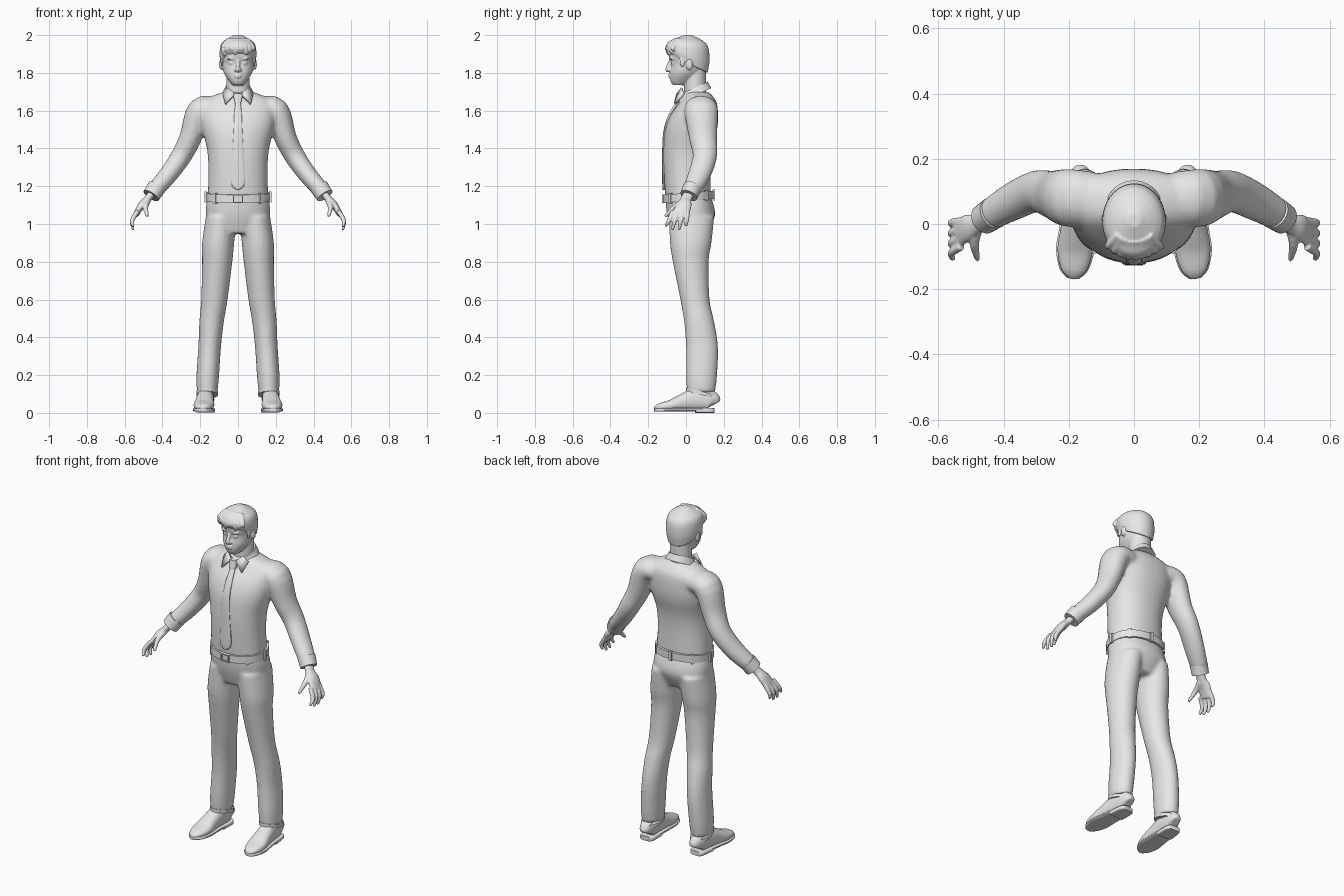
import bpy, bmesh, math
from mathutils import Vector, Matrix

cube = bpy.data.objects.get("Cube")
if cube:
    bpy.data.objects.remove(cube, do_unlink=True)

grey = bpy.data.materials.new("plain light grey")
grey.use_nodes = True
grey.diffuse_color = (.8, .8, .8, 1)
for node in grey.node_tree.nodes:
    if node.type == 'BSDF_PRINCIPLED':
        node.inputs["Base Color"].default_value = grey.diffuse_color

BOTH = (1, -1)
UP = Vector((0, 0, 1))
BACK = Vector((0, 1, 0))


def smooth_rows(rows, steps):
    """Catmull-Rom interpolation between section rows."""
    result = []
    last = len(rows) - 1
    for i in range(last):
        before, start = rows[max(i - 1, 0)], rows[i]
        end, after = rows[i + 1], rows[min(i + 2, last)]
        for k in range(steps):
            t = k / steps
            result.append([b + t * (c - a) / 2 + t * t * (a - 2.5 * b + 2 * c - d / 2)
                           + t ** 3 * (3 * b - a - 3 * c + d) / 2
                           for a, b, c, d in zip(before, start, end, after)])
    result.append(list(rows[-1]))
    return result


def section(count, power):
    """Unit superellipse."""
    points = []
    for i in range(count):
        angle = math.tau * (i + .5) / count
        c, s = math.cos(angle), math.sin(angle)
        points.append((math.copysign(abs(c) ** (2 / power), c),
                       math.copysign(abs(s) ** (2 / power), s)))
    return points


def skin(bm, rings):
    """Closed surface through a series of rings."""
    loops = [[bm.verts.new(point) for point in ring] for ring in rings]
    count = len(loops[0])
    for low, high in zip(loops, loops[1:]):
        for i in range(count):
            j = (i + 1) % count
            bm.faces.new((low[i], low[j], high[j], high[i]))
    bm.faces.new(loops[0][::-1])
    bm.faces.new(loops[-1])


def stack(bm, rows, sides=(1,), power=2, count=32, steps=4, tilt=0, fade=0):
    """Level sections: z, half width, front y, back y, optional x."""
    path = smooth_rows([row if len(row) > 4 else (*row, 0) for row in rows], steps)
    for side in sides:
        rings = []
        for i, (z, half, front, back, x) in enumerate(path):
            middle, depth = (front + back) / 2, (back - front) / 2
            lean = tilt * depth * (1 - i / len(path)) ** fade
            rings.append([(side * (x + half * c), middle + depth * s, z + lean * s)
                          for c, s in section(count, power)])
        skin(bm, rings)


def tube(bm, rows, sides=(1,), ref=BACK, power=2, count=20, steps=4):
    """Sections along a path: x, y, z, radius across, optional radius along ref."""
    path = smooth_rows(rows, steps)
    centres = [Vector(row[:3]) for row in path]
    for side in sides:
        rings = []
        for i, row in enumerate(path):
            ahead = (centres[min(i + 1, len(path) - 1)] - centres[max(i - 1, 0)]).normalized()
            along = (ref - ahead * ref.dot(ahead)).normalized()
            across = ahead.cross(along)
            ring = [centres[i] + across * row[3] * c + along * row[-1] * s
                    for c, s in section(count, power)]
            rings.append([(side * point.x, point.y, point.z) for point in ring])
        skin(bm, rings)


def ball(bm, centre, radii, sides=(1,)):
    for side in sides:
        place = Matrix.Translation((side * centre[0], centre[1], centre[2]))
        bmesh.ops.create_uvsphere(bm, u_segments=20, v_segments=12, radius=1,
                                  matrix=place @ Matrix.Diagonal((*radii, 1)))


def box(bm, centre, size, turn=0):
    place = Matrix.Translation(centre) @ Matrix.Rotation(turn, 4, 'Z')
    bmesh.ops.create_cube(bm, size=1, matrix=place @ Matrix.Diagonal((*size, 1)))


def finish(name, bm, voxel=0, relax=0):
    bmesh.ops.recalc_face_normals(bm, faces=bm.faces)
    mesh = bpy.data.meshes.new(name)
    bm.to_mesh(mesh)
    bm.free()
    mesh.materials.append(grey)
    obj = bpy.data.objects.new(name, mesh)
    bpy.context.collection.objects.link(obj)
    if voxel:  # fuse the shells into one soft surface
        fuse = obj.modifiers.new("fuse", 'REMESH')
        fuse.mode = 'VOXEL'
        fuse.voxel_size = voxel
        fuse.use_smooth_shade = True
        soft = obj.modifiers.new("soften", 'SMOOTH')
        soft.factor = .5
        soft.iterations = relax
    else:
        bpy.ops.object.select_all(action='DESELECT')
        obj.select_set(True)
        bpy.context.view_layer.objects.active = obj
        bpy.ops.object.shade_smooth_by_angle(angle=math.radians(40))
    return obj


# Shirt: torso and sleeves fused
bm = bmesh.new()
stack(bm, [(1.14, .16, -.11, .13), (1.3, .157, -.12, .13), (1.4, .165, -.12, .14), (1.5, .19, -.11, .165),
           (1.58, .2, -.08, .17), (1.65, .19, -.03, .16), (1.7, .08, 0, .12)], power=2.2)
tube(bm, [(.12, .08, 1.61, .06, .08), (.2, .08, 1.6, .07, .09), (.25, .09, 1.46, .06, .075),
          (.3, .1, 1.36, .055, .065), (.37, .07, 1.26, .05, .06), (.44, .03, 1.18, .045, .05)], BOTH)
finish("shirt", bm, .01, 8)

# Cuffs
bm = bmesh.new()
tube(bm, [(.43, .035, 1.195, .05), (.46, .015, 1.15, .047)], BOTH, steps=1)
finish("cuffs", bm)

# Hands with four fingers and a thumb
bm = bmesh.new()
tube(bm, [(.45, .02, 1.17, .02, .03), (.48, 0, 1.13, .02, .03), (.51, -.01, 1.1, .02, .04),
          (.54, -.03, 1.05, .015, .045)], BOTH)
for spread in (-1.5, -.5, .5, 1.5):
    base_y = -.03 + .026 * spread
    tip_y = base_y - .025 + .01 * spread
    tube(bm, [(.53, base_y, 1.07, .013), (.56, (base_y + tip_y) / 2, 1.02, .012),
              (.555, tip_y, .966 + .01 * spread ** 2, .008)], BOTH, count=12)
tube(bm, [(.48, -.01, 1.12, .018), (.49, -.06, 1.09, .015), (.48, -.11, 1.04, .008)], BOTH, count=12)
finish("hands", bm, .005, 3)

# Trousers: hips and legs fused
bm = bmesh.new()
stack(bm, [(1.15, .16, -.11, .13), (1.05, .17, -.1, .155), (.95, .13, -.07, .11)], power=2.2)
stack(bm, [(1.04, .08, -.09, .15, .09), (.9, .085, -.085, .135, .105), (.8, .08, -.07, .12, .11),
           (.6, .07, -.03, .125, .125), (.48, .065, -.01, .15, .14), (.35, .06, 0, .17, .15),
           (.2, .06, 0, .165, .16), (.11, .055, .005, .155, .163)], BOTH)
finish("trousers", bm, .01, 6)

# Trouser hems
bm = bmesh.new()
stack(bm, [(z, .057, 0, .16, .163) for z in (.115, .095)], BOTH, steps=1, tilt=-.25)
finish("hems", bm)

# Belt, loops and buckle
bm = bmesh.new()
stack(bm, [(z, .168, -.12, .147) for z in (1.122, 1.165)], power=2.2, count=48, steps=1, tilt=.08)
finish("belt", bm)
bm = bmesh.new()
for step in range(1, 8):
    angle = math.pi * (step / 4 - .5)
    reach = .134 * math.sin(angle)
    box(bm, (.17 * math.cos(angle), .013 + reach, 1.143 + .08 * reach), (.016, .014, .056), angle + math.pi / 2)
finish("belt_loops", bm)
bm = bmesh.new()
for side in BOTH:
    box(bm, (side * .024, -.122, 1.133), (.006, .012, .044))
    box(bm, (0, -.122, 1.133 + side * .019), (.048, .012, .006))
finish("buckle", bm)

# Shoes: y, half width and height, with the toes turned slightly out
shoe = [(.15, .025, .07), (.13, .04, .11), (.05, .045, .12), (-.02, .05, .09),
        (-.08, .055, .06), (-.14, .04, .04), (-.167, .014, .02)]
shoe = [(.175 - .07 * y, y, half, height) for y, half, height in shoe]
bm = bmesh.new()
tube(bm, [(x, y, .01 + height / 2, half, height / 2) for x, y, half, height in shoe],
     BOTH, ref=UP, power=2.3)
finish("shoe_uppers", bm, .005, 4)
bm = bmesh.new()
tube(bm, [(x, y, .016, half + .004, .01) for x, y, half, height in shoe], BOTH, ref=UP, power=4)
finish("soles", bm)
bm = bmesh.new()
tube(bm, [(x, y, .012, half + .004, .012) for x, y, half, height in shoe if y > 0],
     BOTH, ref=UP, power=6)
finish("heels", bm)

# Head, neck and facial features
bm = bmesh.new()
stack(bm, [(z, .062, -.01, .107) for z in (1.66, 1.84)])
stack(bm, [(1.735, .03, -.07, 0), (1.76, .05, -.083, .04), (1.8, .075, -.085, .08), (1.85, .085, -.08, .11),
           (1.88, .086, -.09, .11), (1.92, .085, -.09, .11), (1.97, .05, -.05, .07)], power=2.2)
tube(bm, [(0, -.08, 1.87, .008), (0, -.098, 1.82, .012), (0, -.09, 1.81, .008)])
ball(bm, (.012, -.088, 1.816), (.009, .01, .008), BOTH)    # nostrils
ball(bm, (.033, -.071, 1.852), (.016, .01, .007), BOTH)    # eyes
ball(bm, (.034, -.078, 1.875), (.024, .01, .005), BOTH)    # brows
ball(bm, (.09, .018, 1.845), (.01, .018, .03), BOTH)       # ears
for lip_z in (1.779, 1.79):
    ball(bm, (0, -.085, lip_z), (.02, .009, .005))
finish("head", bm, .005, 3)

# Hair: cap, sideburns and combed locks
bm = bmesh.new()
stack(bm, [(1.85, .09, -.09, .115), (1.9, .098, -.107, .125), (1.96, .085, -.09, .11), (2, .02, -.01, .03)],
      tilt=-.5, fade=2)
ball(bm, (.086, -.02, 1.86), (.006, .015, .03), BOTH)
for i in range(9):
    x = .02 * (i - 4)
    front = 5 * x * x - .1
    tube(bm, [(x * .6, front / 2, 1.98, .01), (x, front, 1.935, .012),
              (x + .006, front + .005, 1.893 + .012 * (i % 3), .005)], ref=UP, count=10)
finish("hair", bm, .005, 2)

# Collar band with folded points
bm = bmesh.new()
stack(bm, [(1.68, .088, -.042, .134), (1.722, .068, -.025, .116)], steps=1, tilt=.45)
finish("collar", bm)
bm = bmesh.new()
for side in BOTH:
    corners = [(.014, -.045, 1.69), (.05, -.022, 1.72), (.08, -.012, 1.69), (.066, -.058, 1.634)]
    bm.faces.new([bm.verts.new((side * x, y, z)) for x, y, z in corners])
flaps = finish("collar_points", bm)
thick = flaps.modifiers.new("thickness", 'SOLIDIFY')
thick.thickness = .01
thick.offset = 0

# Tie: z, half width and front y of the blade, then the knot
bm = bmesh.new()
blade = [(1.65, .014, -.05), (1.58, .02, -.092), (1.5, .023, -.118), (1.4, .028, -.126),
         (1.22, .037, -.126), (1.18, .003, -.124)]
stack(bm, [(z, half, front, front + .016) for z, half, front in blade], power=3, count=16)
finish("tie_blade", bm)
bm = bmesh.new()
stack(bm, [(1.64, .016, -.065, -.02), (1.69, .028, -.052, -.01)], power=3.5, count=16, steps=1)
finish("tie_knot", bm)
